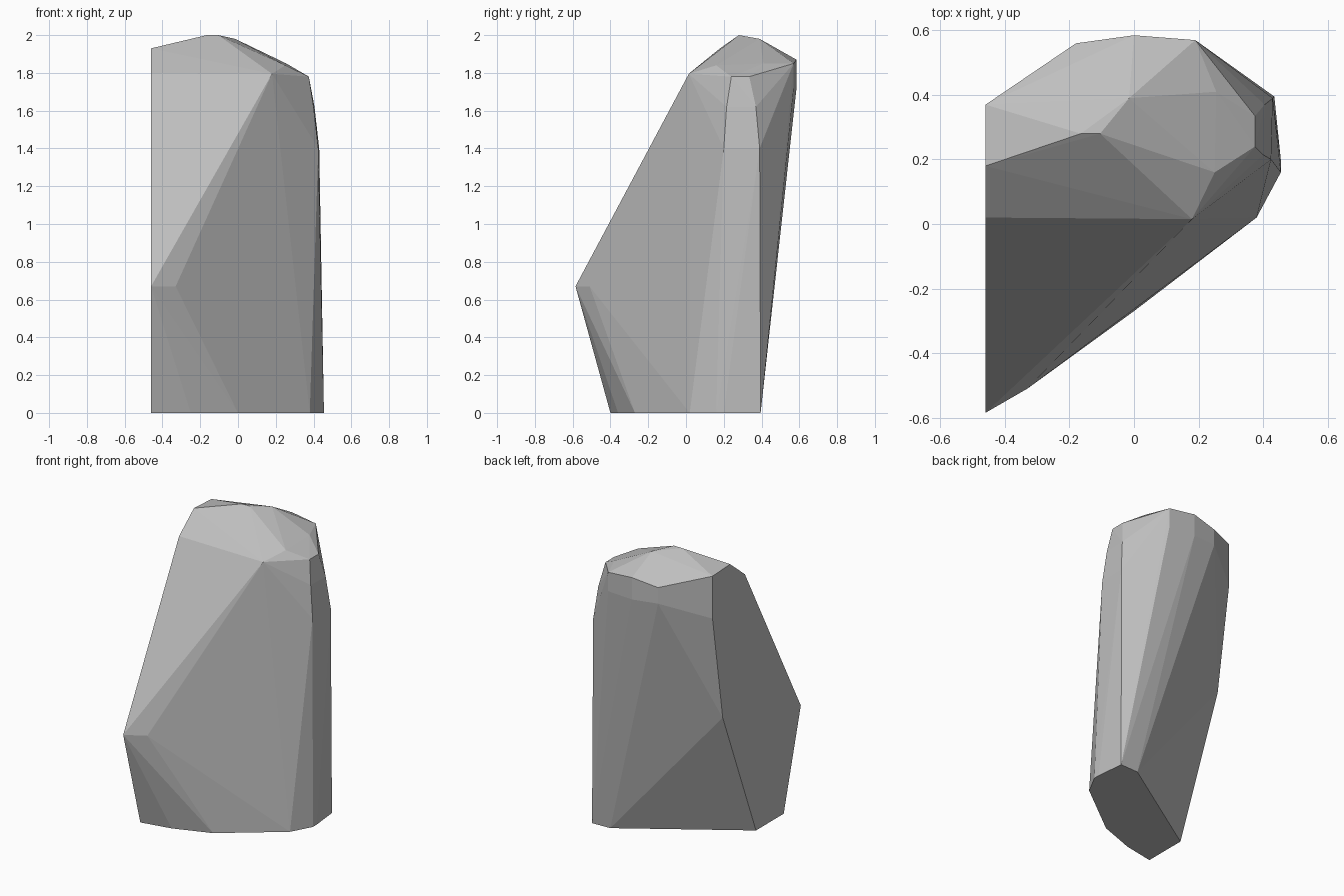
import bpy
import bmesh

if "Cube" in bpy.data.objects:
    bpy.data.objects.remove(bpy.data.objects["Cube"])

# Corner points of the faceted boulder, grouped by region
base = [(-.46, -.40, 0), (-.25, -.36, 0), (0, -.27, 0), (.38, .02, 0),
        (.455, .16, 0), (.455, .20, 0), (.435, .395, 0), (.30, .39, 0), (-.46, -.10, 0)]
front_ridge = [(-.46, -.585, .67), (-.33, -.51, .67),
               (-.46, .02, 1.80), (.18, .015, 1.795)]
cut_side = [(-.46, .26, .91), (-.46, .37, 1.63), (-.46, .37, 1.92), (-.46, .18, 1.93)]
right_strip = [(.425, .20, 1.40), (.43, .39, 1.40), (.40, .215, 1.62),
               (.405, .37, 1.62), (.375, .24, 1.78), (.375, .335, 1.78)]
back_rim = [(-.18, .56, 1.84), (0, .585, 1.87), (.19, .57, 1.85),
            (-.18, .56, 1.73), (0, .585, 1.72), (.19, .57, 1.72)]
crown = [(-.165, .28, 2), (-.105, .28, 2), (-.015, .39, 1.98),
         (.25, .16, 1.84), (.255, .41, 1.85)]

# Boulder as the hull around those corners
bm = bmesh.new()
for p in base + front_ridge + cut_side + right_strip + back_rim + crown:
    bm.verts.new(p)
hull = bmesh.ops.convex_hull(bm, input=bm.verts[:])
loose = [v for v in bm.verts if not v.link_faces]
bmesh.ops.delete(bm, geom=loose, context='VERTS')
bmesh.ops.dissolve_limit(bm, angle_limit=.01, verts=bm.verts[:], edges=bm.edges[:])
bmesh.ops.recalc_face_normals(bm, faces=bm.faces[:])

mesh = bpy.data.meshes.new("boulder")
bm.to_mesh(mesh)
bm.free()

# Plain grey stone
stone = bpy.data.materials.new("grey stone")
stone.diffuse_color = (.52, .52, .52, 1)
stone.use_nodes = True
stone.node_tree.nodes["Principled BSDF"].inputs["Base Color"].default_value = stone.diffuse_color
mesh.materials.append(stone)
bpy.context.collection.objects.link(bpy.data.objects.new("boulder", mesh))
